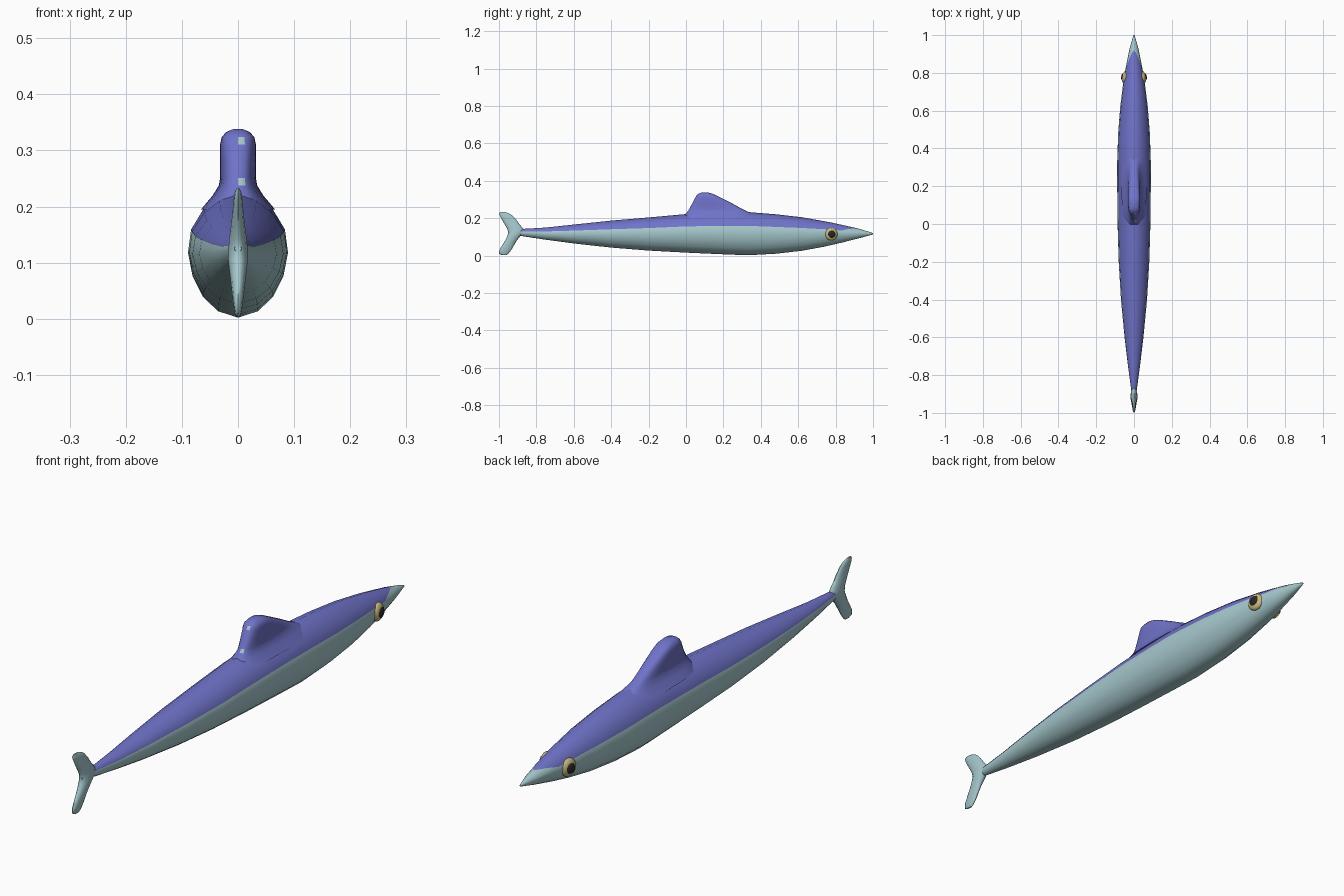
import bpy, bmesh, math
from mathutils import Vector

if "Cube" in bpy.data.objects:
    bpy.data.objects.remove(bpy.data.objects["Cube"])

def mat(name, c):
    m = bpy.data.materials.new(name)
    m.diffuse_color = (*c, 1)
    m.use_nodes = True
    m.node_tree.nodes["Principled BSDF"].inputs["Base Color"].default_value = m.diffuse_color
    return m

BLUE = mat("blue_skin", (0.16, 0.17, 0.58))
PALE = mat("pale_skin", (0.38, 0.58, 0.61))
GOLD = mat("gold", (0.58, 0.47, 0.20))
BLACK = mat("black", (0.02, 0.02, 0.02))

def loft(name, rings, mats, pick, angle=60):
    """Skin closed rings, cap both ends; pick(ring, side, centre) gives material slot."""
    bm = bmesh.new()
    rows = [[bm.verts.new(p) for p in r] for r in rings]
    n = len(rows[0])
    for i in range(len(rows) - 1):
        for j in range(n):
            k = (j + 1) % n
            f = bm.faces.new((rows[i][j], rows[i][k], rows[i + 1][k], rows[i + 1][j]))
            f.material_index = pick(i, j, f.calc_center_median())
    for r, i in ((rows[0], 0), (rows[-1], len(rows) - 2)):
        f = bm.faces.new(r)
        f.material_index = pick(i, 0, f.calc_center_median())
    bmesh.ops.recalc_face_normals(bm, faces=bm.faces)
    me = bpy.data.meshes.new(name)
    bm.to_mesh(me)
    bm.free()
    ob = bpy.data.objects.new(name, me)
    bpy.context.collection.objects.link(ob)
    for m in mats:
        me.materials.append(m)
    smooth(ob, angle)
    return ob

def smooth(ob, angle):
    bpy.ops.object.select_all(action='DESELECT')
    ob.select_set(True)
    bpy.context.view_layer.objects.active = ob
    bpy.ops.object.shade_smooth_by_angle(angle=math.radians(angle))

# Body profile: y, bottom z, top z, half width
PROFILE = [(-0.95, .118, .132, .006), (-0.87, .103, .143, .016), (-0.75, .085, .150, .032),
           (-0.60, .065, .166, .050), (-0.40, .043, .187, .069), (-0.20, .027, .204, .081),
           (0.0, .016, .222, .087), (0.2, .007, .231, .089), (0.33, .002, .233, .089),
           (0.48, .010, .221, .084), (0.62, .026, .205, .073), (0.74, .048, .185, .058),
           (0.84, .071, .163, .042), (0.92, .091, .145, .026), (0.98, .108, .127, .009),
           (1.0, .113, .120, .003)]

def body_at(y):
    for a, b in zip(PROFILE, PROFILE[1:]):
        if y <= b[0]:
            t = (y - a[0]) / (b[0] - a[0])
            return [a[i] + (b[i] - a[i]) * t for i in (1, 2, 3)]
    return PROFILE[-1][1:]

# Cross-section as fractions; index 5 is the colour boundary
HALF = [(0, 0), (.40, .05), (.70, .16), (.91, .32), (1, .5), (.94, .68), (.69, .84), (.38, .945), (0, 1)]
SECTION = HALF + [(-x, z) for x, z in HALF[-2:0:-1]]

# Rings near the nose lean forward at the top so the blue ends in a point
STATIONS = [(p[0], 0) for p in PROFILE[:11]] + [(.74, .03), (.79, .06), (.83, .09), (.93, .025), (.975, .005), (1, 0)]
rings = []
for y0, lean in STATIONS:
    ring = []
    for fx, fz in SECTION:
        y = y0 + lean * max(0, (fz - .68) / .32)
        b, t, w = body_at(y)
        ring.append((fx * w, y, b + (t - b) * fz))
    rings.append(ring)
loft("body", rings, [PALE, BLUE], lambda i, j, c: int(5 <= j <= 10 and i < 13))

def fin_rings(levels, n, power):
    out = []
    for z, y0, y1, w in levels:
        ring = []
        for k in range(n):
            a = 2 * math.pi * k / n
            c, s = math.cos(a), math.sin(a)
            ring.append((math.copysign(abs(s) ** power, s) * w,
                         (y0 + y1) / 2 - math.copysign(abs(c) ** power, c) * (y1 - y0) / 2, z))
        out.append(ring)
    return out

# Dorsal fin with two small pale patches on its front edge
DORSAL = [(.195, -.02, .40, .066), (.220, -.005, .365, .045), (.238, .01, .325, .034),
          (.251, .018, .298, .032), (.280, .034, .245, .032), (.311, .050, .185, .032),
          (.324, .058, .158, .029), (.333, .070, .135, .021), (.338, .085, .115, .009)]
loft("dorsal_fin", fin_rings(DORSAL, 24, .7), [BLUE, PALE],
     lambda i, j, c: int(j == 0 and i in (2, 5)))

# Forked tail fin
TAIL = [(.003, -.985, -.960, .003), (.010, -1.0, -.950, .006), (.030, -.998, -.934, .009),
        (.055, -.983, -.920, .012), (.080, -.967, -.905, .015), (.105, -.955, -.885, .018),
        (.122, -.950, -.868, .018), (.142, -.955, -.868, .016), (.165, -.968, -.888, .013),
        (.190, -.983, -.906, .010), (.212, -.995, -.926, .008), (.225, -1.0, -.944, .006),
        (.232, -.995, -.965, .003)]
loft("tail_fin", fin_rings(TAIL, 14, 1), [PALE], lambda i, j, c: 0)

# Eyes: gold ball with a dark pupil on each side
def ball(name, loc, scale, yaw, m):
    bpy.ops.mesh.primitive_uv_sphere_add(segments=20, ring_count=12, radius=1, location=loc, rotation=(0, 0, yaw))
    ob = bpy.context.object
    ob.name = name
    ob.scale = scale
    ob.data.materials.append(m)
    smooth(ob, 60)

for side, s in (("right", 1), ("left", -1)):
    ball(side + "_eye", (s * .047, .777, .115), (.017, .034, .034), s * .16, GOLD)
    ball(side + "_pupil", (s * .057, .779, .115), (.011, .021, .021), s * .16, BLACK)
